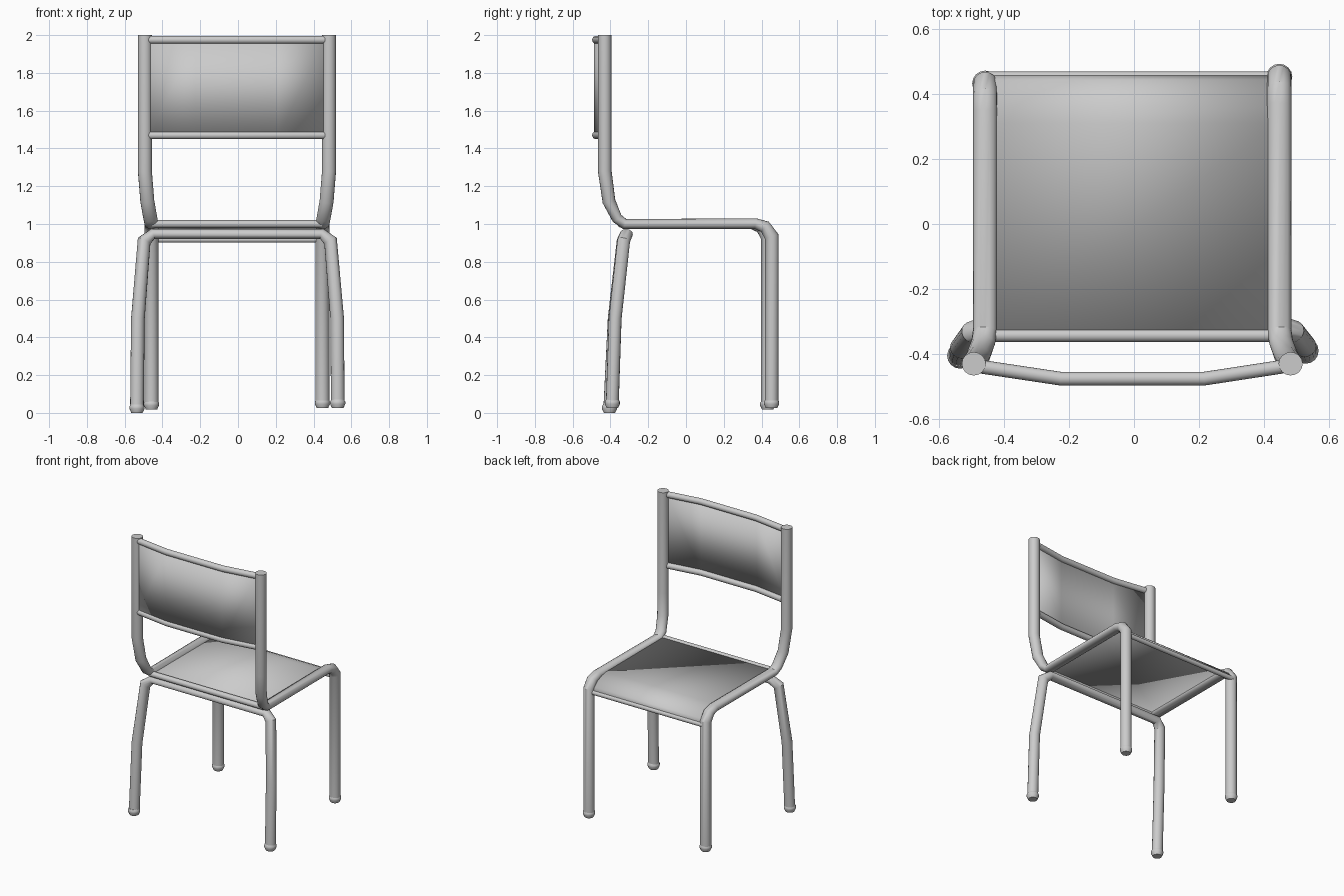
import bpy, bmesh
from math import sin, cos, tau
from mathutils import Vector

if "Cube" in bpy.data.objects:
    bpy.data.objects.remove(bpy.data.objects["Cube"])

def finish(name, bm):
    bmesh.ops.recalc_face_normals(bm, faces=bm.faces)
    me = bpy.data.meshes.new(name)
    bm.to_mesh(me)
    bm.free()
    ob = bpy.data.objects.new(name, me)
    bpy.context.collection.objects.link(ob)
    bpy.ops.object.select_all(action='DESELECT')
    bpy.context.view_layer.objects.active = ob
    ob.select_set(True)
    bpy.ops.object.shade_smooth_by_angle(angle=0.6)
    return ob

def tube(name, path, r, side, flat=None, n=16):
    """Mitred tube; side = axis across the bends, flat = in-plane radius per point."""
    pts = [Vector(p) for p in path]
    side = Vector(side)
    bm = bmesh.new()
    rings = []
    for i, p in enumerate(pts):
        a = (p - pts[max(i - 1, 0)]).normalized()
        b = (pts[min(i + 1, len(pts) - 1)] - p).normalized()
        t = (a + b).normalized()
        mitre = 1 / max(t.dot(b if b.length else a), 0.6)
        up = t.cross(side).normalized()
        s = up.cross(t).normalized()
        h = (flat[i] if flat else r) * mitre
        rings.append([bm.verts.new(p + s * r * cos(tau * k / n) + up * h * sin(tau * k / n))
                      for k in range(n)])
    for q, w in zip(rings, rings[1:]):
        for k in range(n):
            bm.faces.new((q[k], q[(k + 1) % n], w[(k + 1) % n], w[k]))
    bm.faces.new(rings[0])
    bm.faces.new(rings[-1])
    return finish(name, bm)

def sheet(name, line, sweep, thick):
    """Sweep a polyline along a vector into a thin panel."""
    bm = bmesh.new()
    a = [bm.verts.new(p) for p in line]
    b = [bm.verts.new(Vector(p) + Vector(sweep)) for p in line]
    for i in range(len(a) - 1):
        bm.faces.new((a[i], a[i + 1], b[i + 1], b[i]))
    ob = finish(name, bm)
    m = ob.modifiers.new("thickness", 'SOLIDIFY')
    m.thickness = thick
    m.offset = 0

def foot(name, x, y, z):
    # rubber cap: tapered bottom and small collar
    bm = bmesh.new()
    prof = [(0.030, 0), (0.040, 0.022), (0.040, 0.034), (0.034, 0.045)]
    rings = [[bm.verts.new((x + r * cos(tau * k / 16), y + r * sin(tau * k / 16), z + h))
              for k in range(16)] for r, h in prof]
    for q, w in zip(rings, rings[1:]):
        for k in range(16):
            bm.faces.new((q[k], q[(k + 1) % 16], w[(k + 1) % 16], w[k]))
    bm.faces.new(rings[0])
    bm.faces.new(rings[-1])
    finish(name, bm)

# Side frames: back post, seat side and front leg in one bent tube
for label, s, xt, xs, yl, zf in (("left", -1, 0.493, 0.458, 0.432, 0.018),
                                 ("right", 1, 0.482, 0.447, 0.453, 0.025)):
    path = [(s * xt, -0.43, 2.0), (s * xt, -0.43, 1.28), (s * (xt - 0.013), -0.408, 1.12),
            (s * (xs + 0.006), -0.365, 1.03), (s * xs, -0.325, 1.0),
            (s * xs, yl - 0.085, 1.002), (s * xs, yl - 0.035, 0.985),
            (s * xs, yl, 0.935), (s * xs, yl, zf + 0.03)]
    tube(label + "_side_frame", path, 0.037, (1, 0, 0),
         [0.036, 0.036, 0.034, 0.028, 0.026, 0.028, 0.032, 0.036, 0.036])
    foot(label + "_front_foot", s * xs, yl, zf)

# Rear legs: inverted U passing under the seat
L = [(-0.535, -0.403, 0.03), (-0.53, -0.38, 0.5), (-0.497, -0.333, 0.91), (-0.452, -0.315, 0.947)]
R = [(0.445, -0.315, 0.947), (0.49, -0.33, 0.91), (0.525, -0.375, 0.5), (0.528, -0.39, 0.05)]
tube("rear_legs", L + R, 0.034, (0, 1, 0),
     [0.036, 0.036, 0.034, 0.026, 0.026, 0.034, 0.036, 0.036])
foot("left_rear_foot", -0.535, -0.405, 0.0)
foot("right_rear_foot", 0.528, -0.39, 0.025)

# Seat rails
tube("rear_seat_rail", [(-0.455, -0.343, 1.0), (0.445, -0.343, 1.0)], 0.02, (0, 1, 0))
tube("front_seat_rail", [(-0.455, 0.453, 0.917), (0.445, 0.453, 0.917)], 0.016, (0, 1, 0))

# Seat panel with rolled front edge
sheet("seat", [(-0.457, -0.345, 1.005), (-0.457, 0.31, 1.005), (-0.457, 0.36, 0.998),
               (-0.457, 0.405, 0.978), (-0.457, 0.44, 0.95), (-0.457, 0.46, 0.917)],
      (0.902, 0, 0), 0.01)

# Curved backrest panel and its rails
def curve_line(z, e, y):
    return [(-e - 0.005, y + 0.037, z), (-0.225, y, z), (0.215, y, z), (e - 0.01, y + 0.037, z)]

tube("backrest_top_rail", curve_line(1.975, 0.467, -0.476), 0.021, (0, 0, 1))
tube("backrest_bottom_rail", curve_line(1.47, 0.467, -0.476), 0.021, (0, 0, 1))
sheet("backrest", curve_line(1.47, 0.467, -0.481), (0, 0, 0.505), 0.01)
